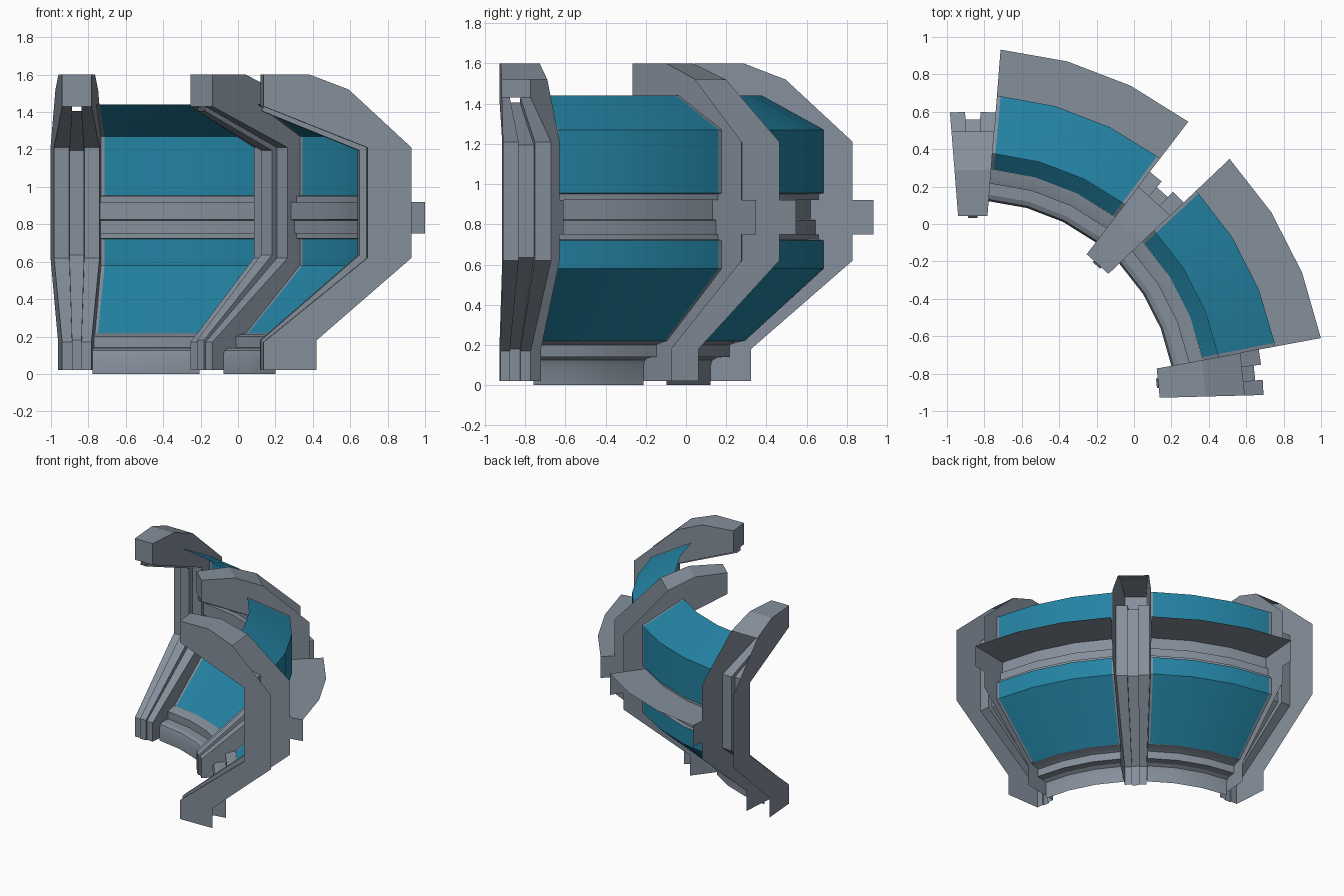
import bpy, bmesh, math

if "Cube" in bpy.data.objects:
    bpy.data.objects.remove(bpy.data.objects["Cube"])

CX, CY = -0.862, -0.955          # centre of the curved wall
HALF = 4.5                       # half width of a rib in degrees
RIBS = {"left": 90, "middle": 48, "right": 6}


def material(name, rgb):
    m = bpy.data.materials.new(name)
    m.diffuse_color = (*rgb, 1)
    m.use_nodes = True
    m.node_tree.nodes["Principled BSDF"].inputs["Base Color"].default_value = m.diffuse_color
    return m


GREY = material("grey metal", (0.235, 0.275, 0.33))
TEAL = material("teal glass", (0.017, 0.225, 0.365))


def point(r, z, deg):
    a = math.radians(deg)
    return (CX + r * math.cos(a), CY + r * math.sin(a), z)


def finish(bm, name, mats, smooth=False):
    me = bpy.data.meshes.new(name)
    bm.to_mesh(me)
    bm.free()
    for m in mats:
        me.materials.append(m)
    ob = bpy.data.objects.new(name, me)
    bpy.context.collection.objects.link(ob)
    if smooth:
        bpy.ops.object.select_all(action='DESELECT')
        ob.select_set(True)
        bpy.context.view_layer.objects.active = ob
        bpy.ops.object.shade_smooth_by_angle(angle=math.radians(25))
    return ob


def loft(name, sections, mats=(GREY,), rule=None, smooth=False):
    """Join (angle, profile) sections into an open sheet."""
    bm = bmesh.new()
    rows = [[bm.verts.new(point(r, z, a)) for r, z in prof] for a, prof in sections]
    for i in range(len(rows) - 1):
        for j in range(len(rows[0]) - 1):
            f = bm.faces.new((rows[i][j], rows[i][j + 1], rows[i + 1][j + 1], rows[i + 1][j]))
            if rule:
                f.material_index = rule(i, j)
    return finish(bm, name, mats, smooth)


# Rib profiles as (radius, height)
INNER = [(1.0, 0.02), (1.0, 0.17), (1.555, 0.62), (1.555, 1.21), (1.0, 1.43)]
RIDGE = [(0.988, 0.02), (0.988, 0.18), (1.515, 0.635), (1.515, 1.195), (0.995, 1.405)]
CAP = [(1.0, 1.43), (1.0, 1.6), (1.247, 1.6), (1.455, 1.52)]
OUTER = [(1.79, 1.21), (1.79, 0.92), (1.893, 0.92), (1.893, 0.75),
         (1.79, 0.75), (1.79, 0.62), (1.283, 0.18), (1.283, 0.02)]

for side, mid in RIBS.items():
    # inner face with a raised centre ridge
    loft(side + "_rib_inner", [(mid - HALF, INNER), (mid - 1.5, INNER), (mid - 1.5, RIDGE),
                               (mid + 1.5, RIDGE), (mid + 1.5, INNER), (mid + HALF, INNER)])
    # top cap
    loft(side + "_rib_cap", [(mid - HALF, CAP), (mid + HALF, CAP)])
    # side plates; the belt tab only exists where a wall panel joins
    for s in (-1, 1):
        a = mid + s * HALF
        has_panel = 10 < a < 86
        outer = OUTER if has_panel else [p for p in OUTER if p[0] < 1.8]
        bm = bmesh.new()
        bm.faces.new([bm.verts.new(point(r, z, a)) for r, z in INNER + CAP[1:] + outer])
        finish(bm, side + "_rib_plate_" + ("a" if s < 0 else "b"), [GREY])

# Wall panel profiles
UPPER = [(1.335, 1.44), (1.645, 1.27), (1.645, 0.955)]
WAIST = [(1.645, 0.955), (1.62, 0.95), (1.62, 0.92), (1.58, 0.92), (1.58, 0.825),
         (1.605, 0.82), (1.605, 0.75), (1.62, 0.75), (1.62, 0.725), (1.645, 0.72)]
LOWER = [(1.645, 0.72), (1.645, 0.58), (1.25, 0.22)]
BASE = [(1.25, 0.22), (1.2, 0.21), (1.175, 0.2), (1.175, 0.14), (1.115, 0.138),
        (1.09, 0.125), (1.08, 0.1), (1.08, 0.0)]
BELT = [(1.58, 0.92), (1.893, 0.92)]

for side, start in (("left", 52.5), ("right", 10.5)):
    steps = [start + d for d in (0, 0.7, 11, 22, 32.3, 33)]
    arcs = [start + d for d in (0, 11, 22, 33)]
    # glass with thin grey frame strips at both ends
    for name, prof in (("upper", UPPER), ("lower", LOWER)):
        loft(f"{side}_{name}_window", [(a, prof) for a in steps], (GREY, TEAL),
             lambda i, j: int(0 < i < 4), True)
    # rail between the windows, foot skirt and outer ledge
    for name, prof in (("waist_rail", WAIST), ("foot_skirt", BASE), ("outer_ledge", BELT)):
        loft(f"{side}_{name}", [(a, prof) for a in arcs], smooth=True)
